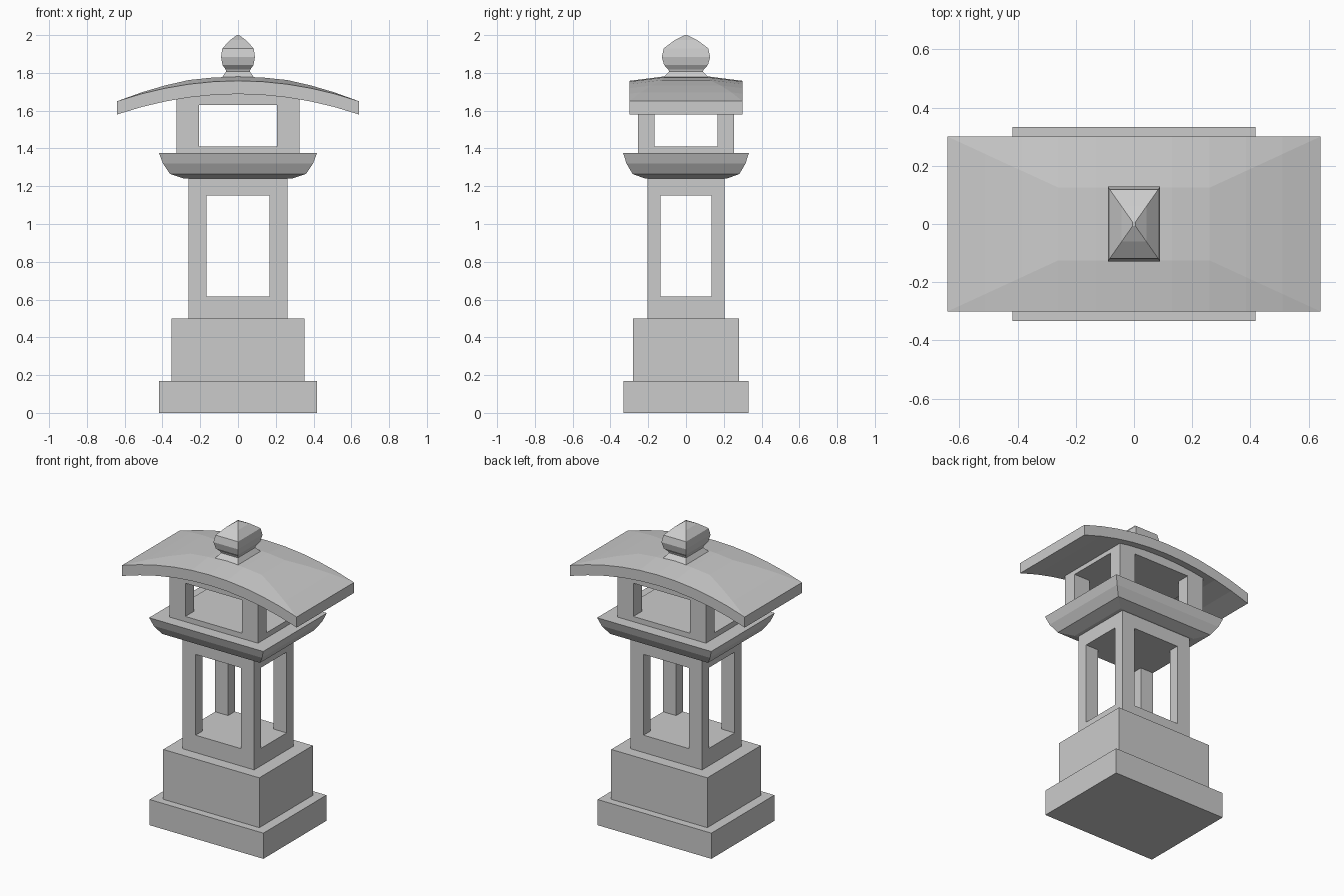
import bpy, bmesh

if "Cube" in bpy.data.objects:
    bpy.data.objects.remove(bpy.data.objects["Cube"])


def make_object(name, bm):
    bmesh.ops.remove_doubles(bm, verts=bm.verts, dist=1e-5)
    bmesh.ops.recalc_face_normals(bm, faces=bm.faces)
    mesh = bpy.data.meshes.new(name)
    bm.to_mesh(mesh)
    bm.free()
    obj = bpy.data.objects.new(name, mesh)
    bpy.context.collection.objects.link(obj)
    return obj


def loft(name, sections):
    """Skin a list of closed sections and cap both ends."""
    bm = bmesh.new()
    rings = [[bm.verts.new(p) for p in s] for s in sections]
    n = len(rings[0])
    for a, b in zip(rings, rings[1:]):
        for i in range(n):
            j = (i + 1) % n
            bm.faces.new((a[i], a[j], b[j], b[i]))
    bm.faces.new(rings[0])
    bm.faces.new(rings[-1])
    return make_object(name, bm)


def rect_stack(name, rows):
    """Stack of rectangles given as (half x, half y, z)."""
    return loft(name, [[(-x, -y, z), (x, -y, z), (x, y, z), (-x, y, z)]
                       for x, y, z in rows])


def box(name, x, y, z0, z1):
    return rect_stack(name, [(x, y, z0), (x, y, z1)])


def open_chamber(name, outer, opening):
    """Box with openings cut through along both axes, leaving corner posts."""
    x, y, z0, z1 = outer
    ox, oy, oz0, oz1 = opening
    obj = box(name, *outer)
    for axis, cx, cy in (("x", x + 0.2, oy), ("y", ox, y + 0.2)):
        cutter = box(f"{name}_cutter_{axis}", cx, cy, oz0, oz1)
        cutter.hide_render = True
        cutter.hide_viewport = True
        mod = obj.modifiers.new(f"opening_{axis}", 'BOOLEAN')
        mod.operation = 'DIFFERENCE'
        mod.solver = 'EXACT'
        mod.object = cutter
    return obj


# Stepped base
box("base_lower", 0.417, 0.33, 0.0, 0.17)
box("base_upper", 0.352, 0.28, 0.17, 0.50)

# Open pedestal
open_chamber("pedestal", (0.262, 0.205, 0.50, 1.245),
             (0.167, 0.135, 0.615, 1.15))

# Platform flaring upward
rect_stack("platform", [(0.285, 0.215, 1.24), (0.36, 0.283, 1.265),
                        (0.397, 0.315, 1.32), (0.418, 0.333, 1.375)])

# Open light chamber
open_chamber("light_chamber", (0.325, 0.255, 1.375, 1.69),
             (0.207, 0.167, 1.41, 1.63))

# Curved roof with a shallow hipped top
HX, HY, IX, IY = 0.64, 0.30, 0.26, 0.125
sections = []
for x in (-0.64, -0.51, -0.385, -0.26, -0.13, 0, 0.13, 0.26, 0.385, 0.51, 0.64):
    edge = 1.758 - 0.108 * (x / HX) ** 2
    t = min(1, (HX - abs(x)) / (HX - IX))
    v = HY - (HY - IY) * t
    ridge = edge + 0.022 * t
    sections.append([(x, -HY, edge - 0.07), (x, HY, edge - 0.07), (x, HY, edge),
                     (x, v, ridge), (x, -v, ridge), (x, -HY, edge)])
loft("roof", sections)

# Onion-shaped finial
profile = [(0.93, 1.765), (0.93, 1.777), (0.70, 1.807), (0.73, 1.818),
           (0.91, 1.842), (1.0, 1.885), (0.92, 1.93), (0.47, 1.973), (0.06, 2.0)]
rect_stack("finial", [(0.09 * k, 0.128 * k, z) for k, z in profile])
